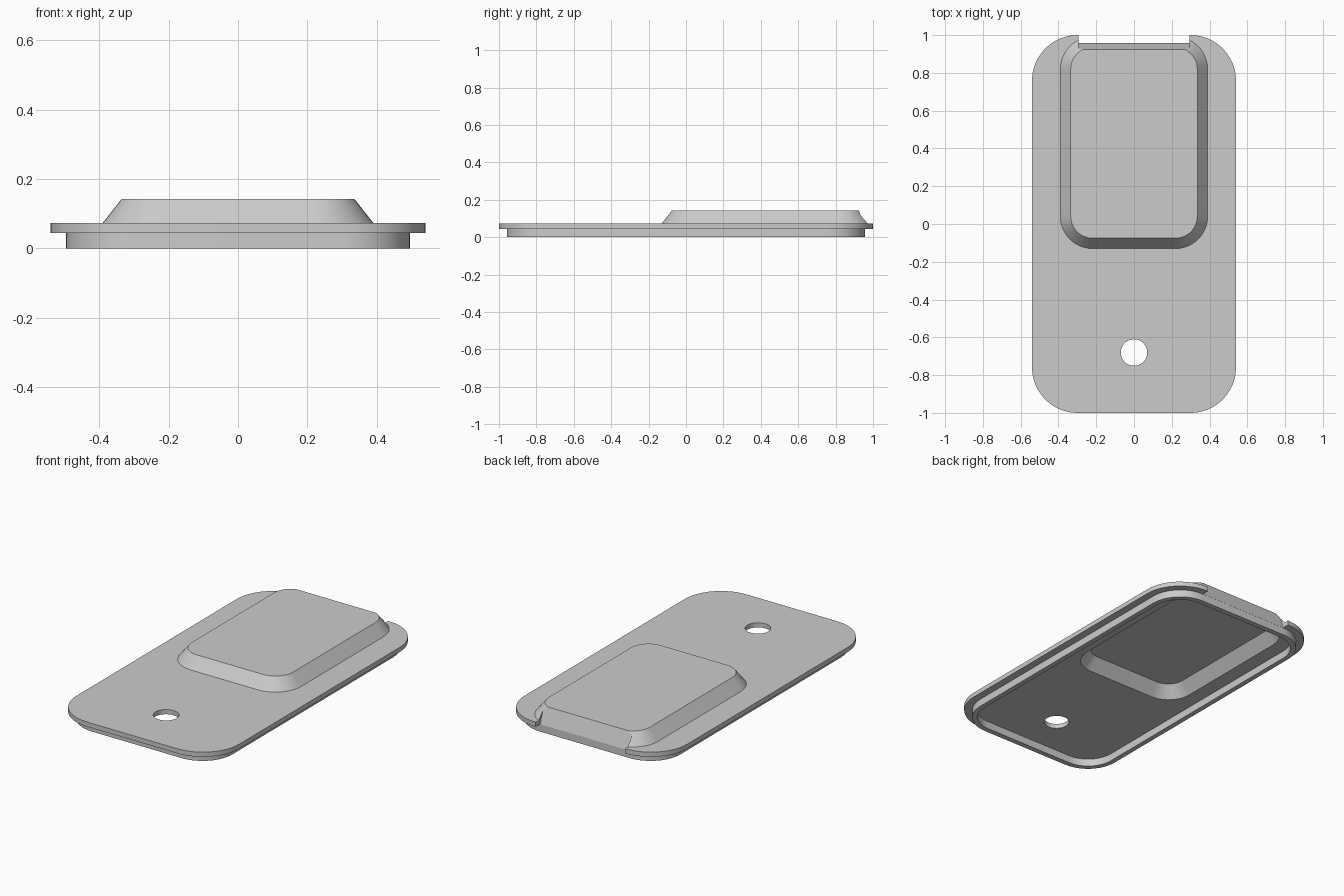
import bpy, bmesh, math
from mathutils import Matrix

cube = bpy.data.objects.get("Cube")
if cube:
    bpy.data.objects.remove(cube, do_unlink=True)

grey = bpy.data.materials.new("light grey")
grey.use_nodes = True
colour = (0.6, 0.6, 0.6, 1)
grey.diffuse_color = colour
grey.node_tree.nodes["Principled BSDF"].inputs["Base Color"].default_value = colour


def finish(name, bm):
    bmesh.ops.recalc_face_normals(bm, faces=bm.faces)
    mesh = bpy.data.meshes.new(name)
    bm.to_mesh(mesh)
    bm.free()
    mesh.materials.append(grey)
    obj = bpy.data.objects.new(name, mesh)
    bpy.context.collection.objects.link(obj)
    return obj


def rounded_outline(half_width, front, back, radius, steps=12):
    """Counter-clockwise rounded rectangle, four arcs."""
    x, low, high = half_width - radius, front + radius, back - radius
    centres = [(x, high), (-x, high), (-x, low), (x, low)]
    points = []
    for corner, (cx, cy) in enumerate(centres):
        for i in range(steps + 1):
            a = (corner + i / steps) * math.pi / 2
            points.append((cx + radius * math.cos(a), cy + radius * math.sin(a)))
    return points


def loft(name, sections):
    """Solid through rounded sections: z, half width, front, back, radius."""
    bm = bmesh.new()
    rings = [[bm.verts.new((x, y, z)) for x, y in rounded_outline(*shape)]
             for z, *shape in sections]
    for lower, upper in zip(rings, rings[1:]):
        for i in range(len(lower)):
            bm.faces.new((lower[i - 1], lower[i], upper[i], upper[i - 1]))
    bm.faces.new(rings[0])
    bm.faces.new(rings[-1])
    return finish(name, bm)


def cut(target, cutter):
    cutter.hide_render = True
    mod = target.modifiers.new("cut", 'BOOLEAN')
    mod.operation = 'DIFFERENCE'
    mod.solver = 'EXACT'
    mod.object = cutter
    bpy.context.view_layer.objects.active = target
    bpy.ops.object.modifier_apply(modifier=mod.name)
    bpy.data.objects.remove(cutter, do_unlink=True)


# Rim, overhanging plate and raised tapered panel
cover = loft("cover_plate", [
    (0, 0.495, -0.957, 0.957, 0.197),
    (0.045, 0.495, -0.957, 0.957, 0.197),
    (0.045, 0.54, -1, 1, 0.24),
    (0.073, 0.54, -1, 1, 0.24),
    (0.073, 0.39, -0.13, 0.99, 0.17),
    (0.143, 0.335, -0.075, 0.935, 0.115),
])

# Hollow underside
cut(cover, loft("underside_cutter", [
    (-0.05, 0.465, -0.925, 0.925, 0.167),
    (0.045, 0.465, -0.925, 0.925, 0.167),
    (0.045, 0.376, -0.116, 0.922, 0.15),
    (0.115, 0.321, -0.061, 0.903, 0.1),
]))

# Back notch with its leaning wall
bm = bmesh.new()
profile = [(0.958, 0.044), (1.1, 0.044), (1.1, 0.2), (0.905, 0.2)]
face = bm.faces.new([bm.verts.new((-0.295, y, z)) for y, z in profile])
side = bmesh.ops.extrude_face_region(bm, geom=[face])["geom"]
bmesh.ops.translate(bm, vec=(0.59, 0, 0),
                    verts=[v for v in side if isinstance(v, bmesh.types.BMVert)])
cut(cover, finish("notch_cutter", bm))

# Round hole near the front
bm = bmesh.new()
bmesh.ops.create_cone(bm, cap_ends=True, segments=48, radius1=0.07, radius2=0.07,
                      depth=0.5, matrix=Matrix.Translation((0, -0.68, 0)))
cut(cover, finish("hole_cutter", bm))

# Smooth corners, crisp edges
bpy.ops.object.select_all(action='DESELECT')
cover.select_set(True)
bpy.context.view_layer.objects.active = cover
bpy.ops.object.shade_smooth_by_angle(angle=math.radians(25))
